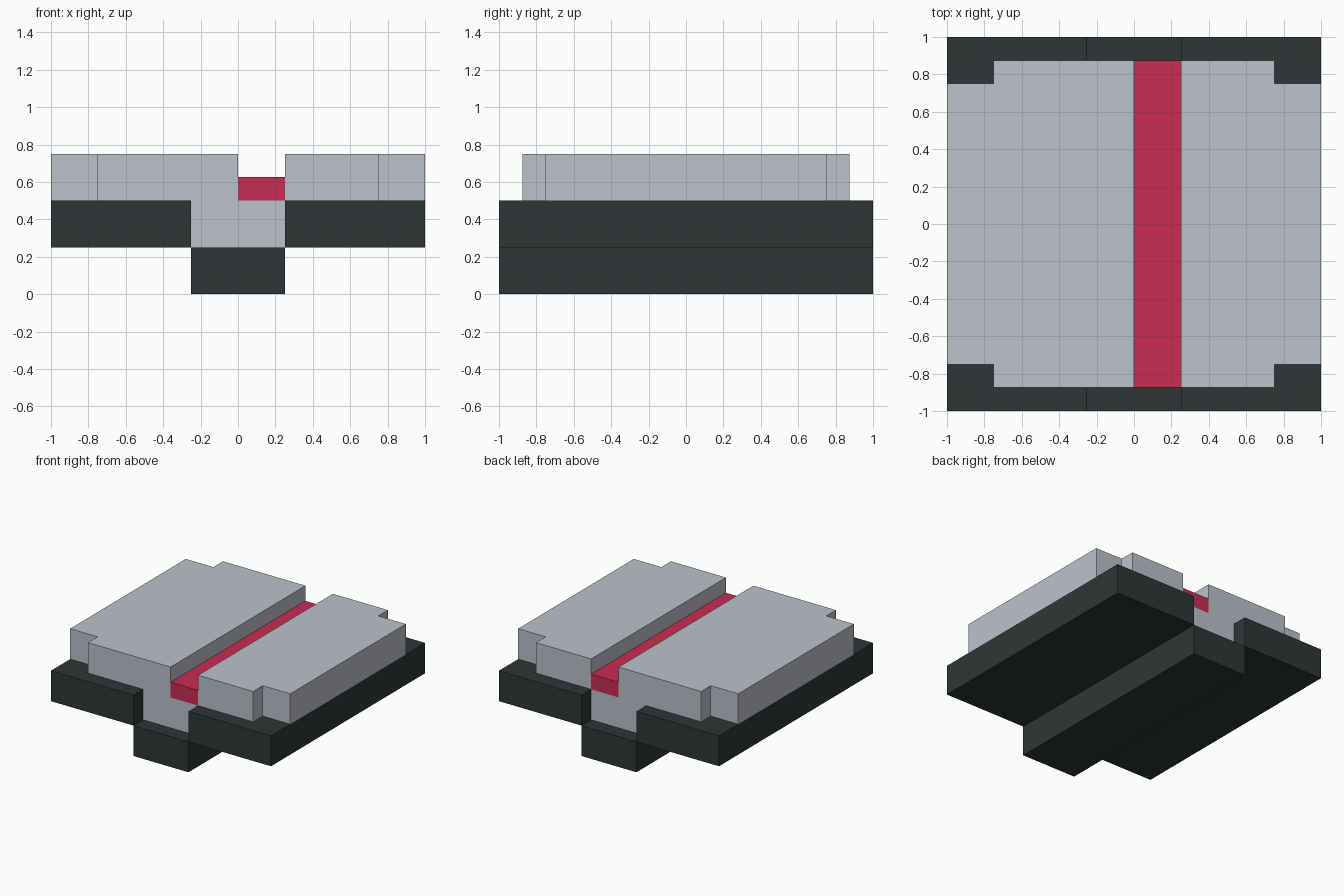
import bpy
import bmesh

if "Cube" in bpy.data.objects:
    bpy.data.objects.remove(bpy.data.objects["Cube"])


def material(name, rgb):
    m = bpy.data.materials.new(name)
    m.diffuse_color = (*rgb, 1.0)
    m.use_nodes = True
    m.node_tree.nodes["Principled BSDF"].inputs["Base Color"].default_value = m.diffuse_color
    return m


DARK = material("dark slate", (0.027, 0.037, 0.036))
GREY = material("light grey", (0.503, 0.539, 0.597))
RED = material("crimson", (0.584, 0.026, 0.084))


def prism(name, outline, z0, z1, mat):
    """Extrude a plan outline (x, y) from z0 up to z1."""
    bm = bmesh.new()
    base = bm.faces.new([bm.verts.new((x, y, z0)) for x, y in outline])
    top = bmesh.ops.extrude_face_region(bm, geom=[base])["geom"]
    bmesh.ops.translate(bm, vec=(0, 0, z1 - z0),
                        verts=[v for v in top if isinstance(v, bmesh.types.BMVert)])
    bmesh.ops.recalc_face_normals(bm, faces=bm.faces)
    mesh = bpy.data.meshes.new(name)
    bm.to_mesh(mesh)
    bm.free()
    mesh.materials.append(mat)
    ob = bpy.data.objects.new(name, mesh)
    bpy.context.collection.objects.link(ob)
    return ob


def strip(x0, x1, y):
    """Rectangle in plan, symmetric front to back."""
    return [(x0, -y), (x1, -y), (x1, y), (x0, y)]


def notched(inner, side):
    """Top plate outline with its two outer corners cut away."""
    half = [(inner, 0.875), (0.75, 0.875), (0.75, 0.75), (1.0, 0.75)]
    pts = half + [(x, -y) for x, y in reversed(half)]
    return [(side * x, y) for x, y in pts]


# Dark base: a lowered centre channel floor between two side slabs
prism("channel_floor", strip(-0.25, 0.25, 1.0), 0.0, 0.25, DARK)
prism("left_base_slab", strip(-1.0, -0.25, 1.0), 0.25, 0.5, DARK)
prism("right_base_slab", strip(0.25, 1.0, 1.0), 0.25, 0.5, DARK)

# Grey filling: centre core and notched plates either side of the groove
prism("centre_core", strip(-0.25, 0.25, 0.875), 0.25, 0.5, GREY)
prism("left_top_plate", notched(0.0, -1), 0.5, 0.75, GREY)
prism("right_top_plate", notched(0.25, 1), 0.5, 0.75, GREY)

# Red strip lying in the groove
prism("groove_strip", strip(0.0, 0.25, 0.875), 0.5, 0.625, RED)
